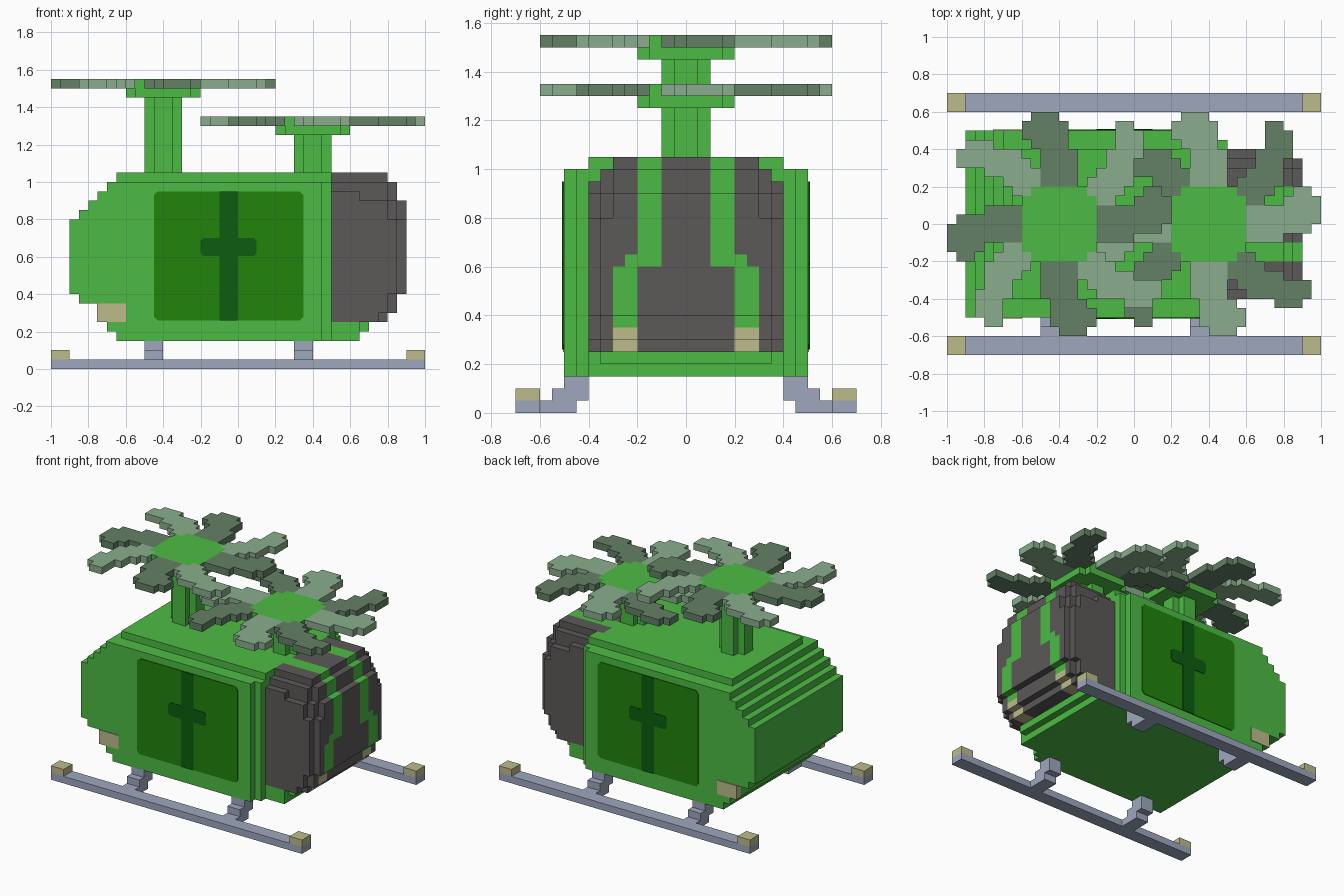
import bpy
import bmesh

U = 0.05  # block size; part sizes below are counted in blocks

cube = bpy.data.objects.get("Cube")
if cube:
    bpy.data.objects.remove(cube, do_unlink=True)


def material(name, r, g, b):
    m = bpy.data.materials.new(name)
    m.use_nodes = True
    m.diffuse_color = (r, g, b, 1)
    m.node_tree.nodes["Principled BSDF"].inputs["Base Color"].default_value = (r, g, b, 1)
    return m


GREEN = material("leaf green", 0.073, 0.50, 0.058)
GREY = material("charcoal", 0.107, 0.098, 0.098)
GLASS = material("window green", 0.015, 0.23, 0.004)
CROSS = material("deep green", 0.004, 0.107, 0.005)
STEEL = material("blue grey", 0.34, 0.39, 0.515)
LAMP = material("pale yellow", 0.515, 0.50, 0.26)
PALE = material("pale sage", 0.254, 0.423, 0.27)
SAGE = material("dark sage", 0.127, 0.216, 0.133)


def prism(name, outline, axis, lo, hi, mats, rule=None):
    """Extrude a 2D outline, (x, z) along y or (x, y) along z."""
    bm = bmesh.new()

    def ring(t):
        return [bm.verts.new((a * U, t * U, b * U) if axis == "y" else (a * U, b * U, t * U))
                for a, b in outline]

    low, high = ring(lo), ring(hi)
    bm.faces.new(low)
    bm.faces.new(high)
    n = len(outline)
    for i in range(n):
        j = (i + 1) % n
        bm.faces.new((low[i], low[j], high[j], high[i]))
    bmesh.ops.recalc_face_normals(bm, faces=bm.faces)
    if rule:
        for f in bm.faces:
            f.material_index = rule(f.calc_center_median() / U, f.normal)
    mesh = bpy.data.meshes.new(name)
    bm.to_mesh(mesh)
    bm.free()
    for m in mats:
        mesh.materials.append(m)
    ob = bpy.data.objects.new(name, mesh)
    bpy.context.collection.objects.link(ob)
    return ob


def box(name, x0, x1, y0, y1, z0, z1, mat):
    return prism(name, [(x0, z0), (x1, z0), (x1, z1), (x0, z1)], "y", y0, y1, [mat])


def stepped(rows):
    """Outline of stacked rows (start, end, left, right)."""
    right, left = [], []
    for v0, v1, a, b in rows:
        right += [(b, v0), (b, v1)]
        left += [(a, v0), (a, v1)]
    pts = right + left[::-1]
    return [p for i, p in enumerate(pts) if p != pts[i - 1]]


def chamfered(x0, x1, z0, z1, c):
    return [(x0 + c, z0), (x1 - c, z0), (x1, z0 + c), (x1, z1 - c),
            (x1 - c, z1), (x0 + c, z1), (x0, z1 - c), (x0, z0 + c)]


def turned(pts, quarter, cx):
    for _ in range(quarter):
        pts = [(-y, x) for x, y in pts]
    return [(x + cx, y) for x, y in pts]


# Cabin with stepped tail
tail = [(3, 4, -13), (4, 5, -14), (5, 7, -15), (7, 8, -17), (8, 16, -18),
        (16, 17, -17), (17, 18, -16), (18, 19, -15), (19, 20, -14)]
prism("cabin", stepped([(a, b, x, 9) for a, b, x in tail]), "y", -10, 10, [GREEN])
box("cabin_front_rim", 6, 10, -9, 9, 3, 20, GREEN)
box("roof", -13, 10, -8, 8, 20, 21, GREEN)
box("belly_lip_lower", 8, 13, -8, 8, 3, 4, GREEN)
box("belly_lip_middle", 8, 13, -8, 8, 4, 5, GREEN)
box("belly_lip_upper", 8, 14, -7, 7, 4, 5, GREEN)

# Nose: columns with rounded steps; (top, reach of centre, shoulder, edge)
NOSE = [(6, 16, 16, 15), (8, 17, 17, 16), (16, 18, 18, 17), (18, 18, 17, 16),
        (19, 17, 16, 13), (20, 17, 16, 0), (21, 16, 0, 0)]


def nose_colour(c, n):
    """0 charcoal, 1 green stripe, 2 headlamp."""
    a = abs(c.y)
    if abs(n.y) > 0.5:
        return 0
    if c.z < 7:
        return 2 if 4 < a < 6 else 0
    if c.z < 12:
        return int(4 < a < 6)
    if c.z < 13:
        return int(2 < a < 5)
    return int(2 < a < 4)


for y in range(-8, 8):
    a = abs(y + 0.5)
    band = 1 if a < 6 else 2 if a < 7 else 3
    rows = []
    for z in range(5, 21):
        reach = next(r for r in NOSE if z < r[0])[band]
        if reach:
            rows.append((z, z + 1, 9, reach))
    prism("nose_column", stepped(rows), "y", y, y + 1, [GREY, GREEN, LAMP], nose_colour)

# Side windows, crosses, tail lamps and landing gear, on both sides
for side, s in (("right", -1), ("left", 1)):
    def plate(name, outline, t, mat):
        prism(side + name, outline, "y", s * 9.9, s * (10 + t), [mat])

    plate("_window", chamfered(-9, 7, 5.2, 19, 0.4), 0.1, GLASS)
    plate("_cross_upright", chamfered(-2, 0, 5.2, 19, 0.1), 0.17, CROSS)
    plate("_cross_arms", chamfered(-4, 2, 12.1, 14, 0.3), 0.17, CROSS)

    def part(name, x0, x1, y0, y1, z0, z1, mat):
        box(side + name, x0, x1, s * y0, s * y1, z0, z1, mat)

    part("_tail_lamp", -15.1, -12, 9, 10.1, 5, 7, LAMP)
    part("_skid", -20, 20, 12, 14, 0, 1, STEEL)
    for x in (-20, 18):
        part("_skid_cap", x, x + 2, 12, 14, 1, 2, LAMP)
    for x in (-10, 6):
        part("_leg_foot", x, x + 2, 9, 12, 0, 1, STEEL)
        part("_leg_knee", x, x + 2, 8, 11, 1, 2, STEEL)
        part("_leg_top", x, x + 2, 8, 10, 2, 3, STEEL)


# Rotors: mast, hub and eight curved blades
def round_block(r, cx):
    return turned(stepped([(1 - r - 1, 1 - r, 1 - r, r - 1), (1 - r, r - 1, -r, r),
                           (r - 1, r, 1 - r, r - 1)]), 0, cx)


STRAIGHT = stepped([(4, 8, -2, 2), (8, 9, -3, 1), (9, 11, -4, 1), (11, 12, -3, 0)])
DIAGONAL = stepped([(2, 3, 4, 6), (3, 4, 3, 7), (4, 5, 3, 8), (5, 6, 4, 8), (6, 7, 5, 8),
                    (7, 8, 5, 9), (8, 10, 6, 9), (10, 11, 6, 8)])

for name, cx, z, straight, diagonal in (("rear", -8, 30, SAGE, PALE),
                                        ("front", 8, 26, PALE, SAGE)):
    prism(name + "_mast", round_block(2, cx), "z", 21, z - 1, [GREEN])
    prism(name + "_hub", round_block(4, cx), "z", z - 1, z + 1, [GREEN])
    for q in range(4):
        prism(name + "_straight_blade", turned(STRAIGHT, q, cx), "z", z, z + 1, [straight])
        prism(name + "_diagonal_blade", turned(DIAGONAL, q, cx), "z", z, z + 1, [diagonal])
